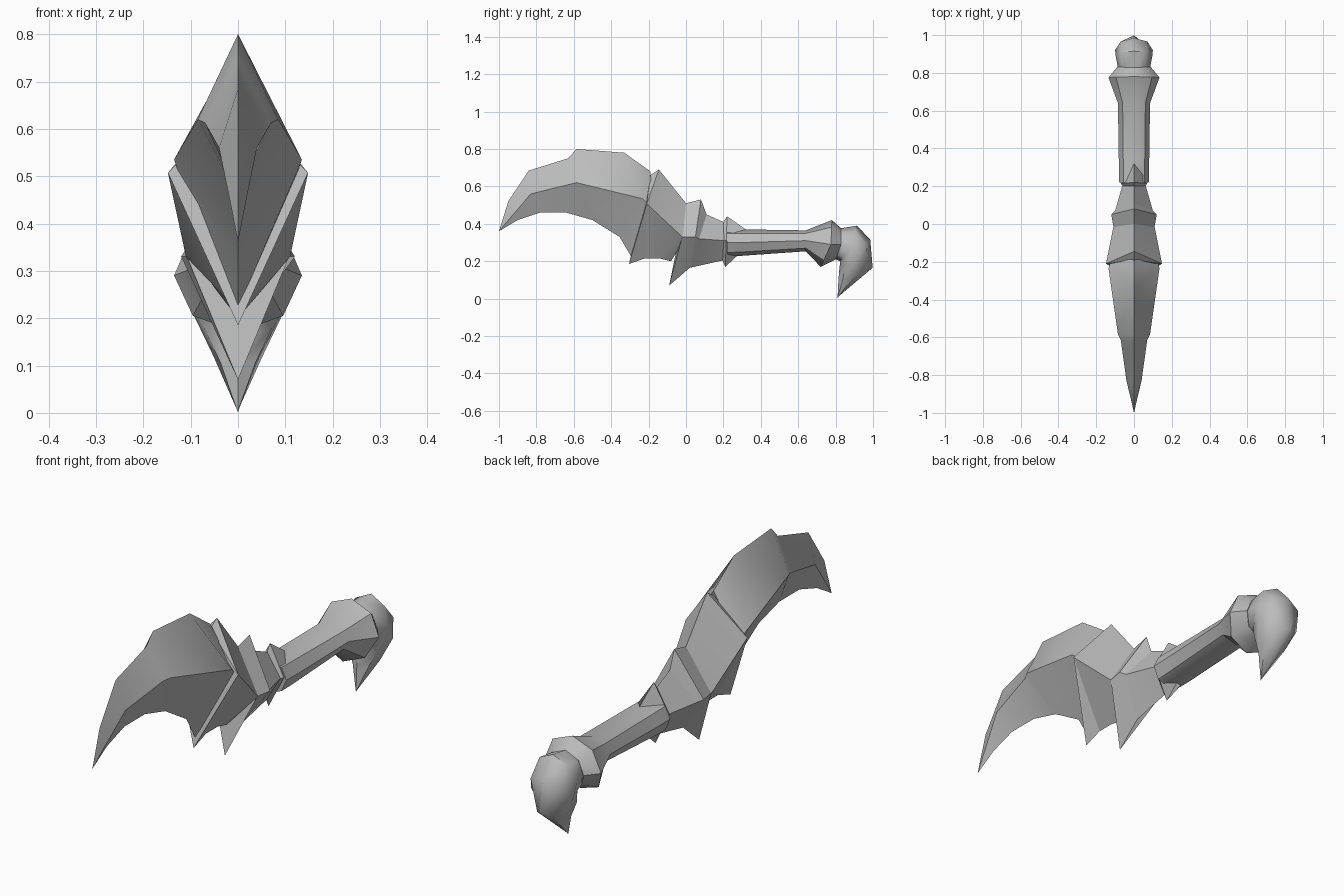
import bpy, bmesh, math
from mathutils import Vector

if "Cube" in bpy.data.objects:
    bpy.data.objects.remove(bpy.data.objects["Cube"])

steel = bpy.data.materials.new("grey_metal")
steel.diffuse_color = (0.5, 0.5, 0.5, 1)
steel.use_nodes = True
steel.node_tree.nodes["Principled BSDF"].inputs["Base Color"].default_value = steel.diffuse_color


def loft(name, sections, n=4, smooth=30):
    """Loft rings; each section is top (y,z), side (y,z,half width), bottom (y,z)."""
    bm = bmesh.new()
    rings = []
    for top, side, bottom in sections:
        c = Vector((0, side[0], side[1]))
        up = Vector((0, *top)) - c
        down = Vector((0, *bottom)) - c
        ring = []
        for i in range(n):
            a = 2 * math.pi * i / n
            ca = math.cos(a)
            p = c + (up * ca if ca > 0 else down * -ca)
            p.x = side[2] * math.sin(a)
            ring.append(bm.verts.new(p))
        rings.append(ring)
    for r0, r1 in zip(rings, rings[1:]):
        for i in range(n):
            j = (i + 1) % n
            bm.faces.new((r0[i], r0[j], r1[j], r1[i]))
    bm.faces.new(rings[0])
    bm.faces.new(rings[-1])
    bmesh.ops.remove_doubles(bm, verts=bm.verts, dist=0.0005)
    bmesh.ops.recalc_face_normals(bm, faces=bm.faces)
    me = bpy.data.meshes.new(name)
    bm.to_mesh(me)
    bm.free()
    me.materials.append(steel)
    ob = bpy.data.objects.new(name, me)
    bpy.context.collection.objects.link(ob)
    bpy.ops.object.select_all(action='DESELECT')
    ob.select_set(True)
    bpy.context.view_layer.objects.active = ob
    bpy.ops.object.shade_smooth_by_angle(angle=math.radians(smooth))
    return ob


# Curved blade with a diamond cross-section
loft("blade", [
    ((-1.0, .36), (-1.0, .36, 0), (-1.0, .36)),
    ((-.95, .52), (-.93, .443, .016), (-.90, .42)),
    ((-.84, .685), (-.83, .56, .04), (-.78, .46)),
    ((-.63, .75), (-.615, .613, .07), (-.64, .46)),
    ((-.585, .80), (-.585, .62, .085), (-.50, .42)),
    ((-.33, .78), (-.235, .535, .135), (-.355, .33)),
    ((-.19, .68), (-.18, .49, .12), (-.29, .22)),
])

# Flared block at the root of the blade
loft("blade_collar", [
    ((-.19, .66), (-.21, .507, .148), (-.305, .185)),
    ((-.145, .69), (-.21, .507, .148), (-.22, .215)),
    ((0, .51), (-.02, .33, .11), (-.14, .215)),
    ((.02, .50), (0, .33, .10), (-.08, .20)),
], smooth=15)

# Spiked guard and tapered neck
loft("guard", [
    ((0, .51), (-.02, .33, .108), (-.09, .07)),
    ((.08, .53), (.05, .33, .12), (.02, .165)),
    ((.11, .45), (.07, .32, .10), (.03, .167)),
    ((.20, .41), (.21, .31, .06), (.20, .205)),
], smooth=15)

# Small pointed ferrule in front of the grip
loft("ferrule", [
    ((.20, .41), (.20, .31, .06), (.195, .205)),
    ((.22, .44), (.215, .31, .07), (.21, .17)),
    ((.32, .37), (.28, .30, .078), (.27, .225)),
], smooth=15)

# Round grip swelling into the rear collar
loft("grip", [
    ((.22, .37), (.22, .30, .078), (.22, .225)),
    ((.32, .37), (.30, .30, .08), (.27, .227)),
    ((.64, .365), (.64, .31, .085), (.64, .253)),
    ((.78, .42), (.775, .29, .135), (.72, .17)),
    ((.83, .375), (.83, .29, .09), (.80, .21)),
], n=8, smooth=40)

# Hooked pommel ending in a downward spike
loft("pommel", [
    ((.82, .375), (.825, .29, .085), (.80, .21)),
    ((.915, .39), (.89, .28, .097), (.825, .20)),
    ((.985, .315), (.92, .22, .10), (.82, .16)),
    ((.998, .165), (.90, .12, .052), (.815, .10)),
    ((.81, .008), (.81, .005, 0), (.81, 0)),
], n=8, smooth=50)
